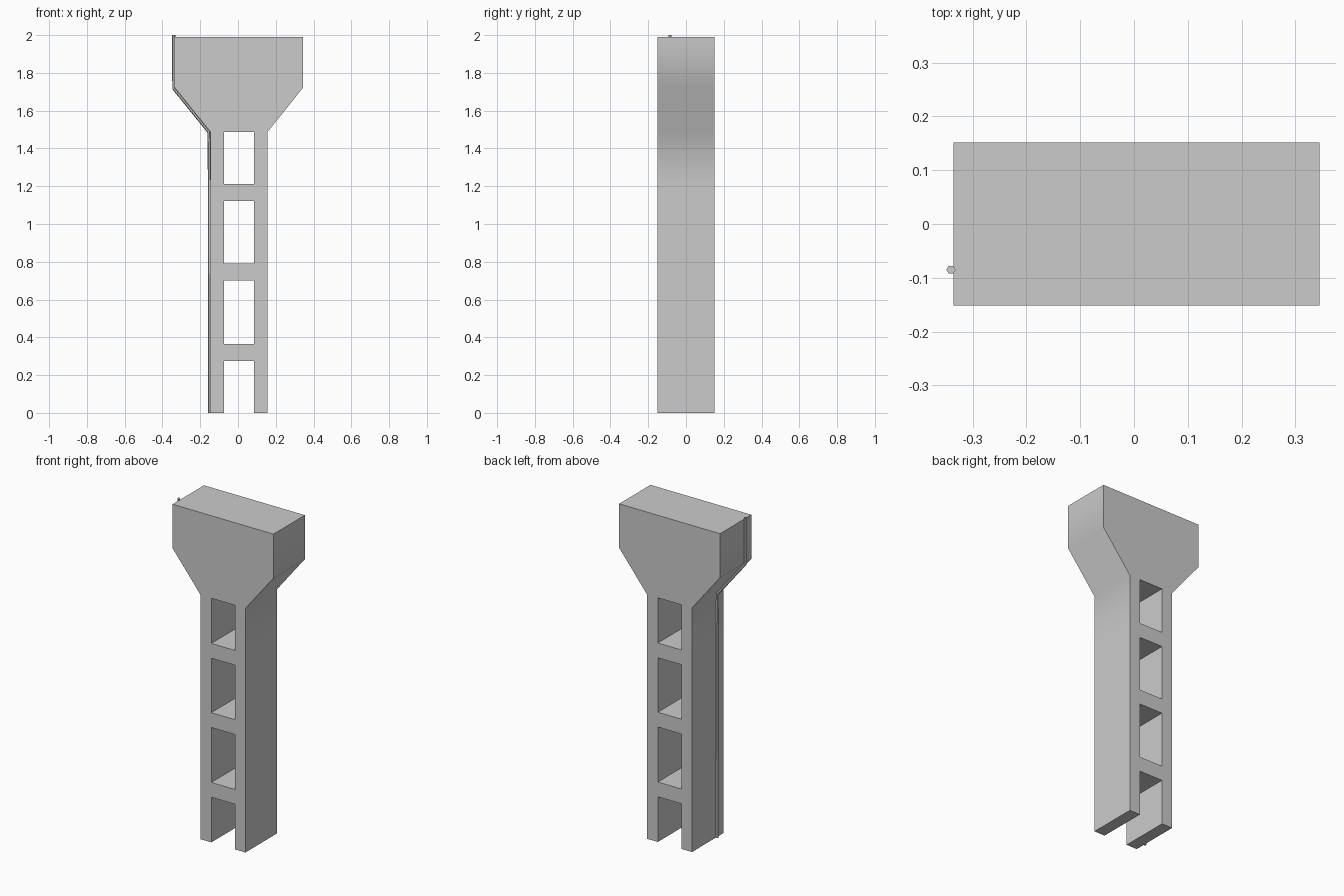
import bpy, bmesh
from math import radians

if "Cube" in bpy.data.objects:
    bpy.data.objects.remove(bpy.data.objects["Cube"])

CX = 0.005                       # centre line of the pier body


def curve_to_mesh(name, splines, cyclic, setup):
    """Poly curve from 2D (x, z) paths, converted to a welded mesh."""
    cu = bpy.data.curves.new(name, 'CURVE')
    setup(cu)
    for pts in splines:
        sp = cu.splines.new('POLY')
        sp.points.add(len(pts) - 1)
        for p, (x, z) in zip(sp.points, pts):
            p.co = (x, z, 0, 1)
        sp.use_cyclic_u = cyclic
        sp.use_smooth = False
    ob = bpy.data.objects.new(name, cu)
    bpy.context.collection.objects.link(ob)
    ob.rotation_euler = (radians(90), 0, 0)
    bpy.ops.object.select_all(action='DESELECT')
    ob.select_set(True)
    bpy.context.view_layer.objects.active = ob
    bpy.ops.object.convert(target='MESH')
    ob = bpy.context.object
    bpy.ops.object.transform_apply(location=False, rotation=True, scale=False)
    bm = bmesh.new()
    bm.from_mesh(ob.data)
    bmesh.ops.remove_doubles(bm, verts=bm.verts, dist=1e-4)
    bmesh.ops.recalc_face_normals(bm, faces=bm.faces)
    bm.to_mesh(ob.data)
    bm.free()
    return ob


# Pier body: mirrored outline of legs and flared head, with openings
half = [(0.079, 0.275), (0.079, 0), (0.151, 0), (0.151, 1.21),
        (0.151, 1.487), (0.34, 1.722), (0.34, 1.99)]
outline = [(CX + x, z) for x, z in half] + [(CX - x, z) for x, z in reversed(half)]
openings = [[(CX - 0.079, a), (CX - 0.079, b), (CX + 0.079, b), (CX + 0.079, a)]
            for a, b in ((0.365, 0.70), (0.79, 1.122), (1.212, 1.487))]


def solid(cu):
    cu.dimensions = '2D'
    cu.fill_mode = 'BOTH'
    cu.extrude = 0.151


pier = curve_to_mesh("pier_body", [outline] + openings, True, solid)
bpy.ops.object.shade_smooth_by_angle(angle=radians(45))


# Drain pipe: hexagonal tube following the left side
def tube(cu):
    cu.dimensions = '3D'
    cu.bevel_depth = 0.0085
    cu.bevel_resolution = 1
    cu.use_fill_caps = True


path = [(-0.340, 2.0), (-0.340, 1.717), (-0.154, 1.487), (-0.151, 1.22), (-0.150, 0)]
pipe = curve_to_mesh("drain_pipe", [path], False, tube)
pipe.location.y = -0.085
